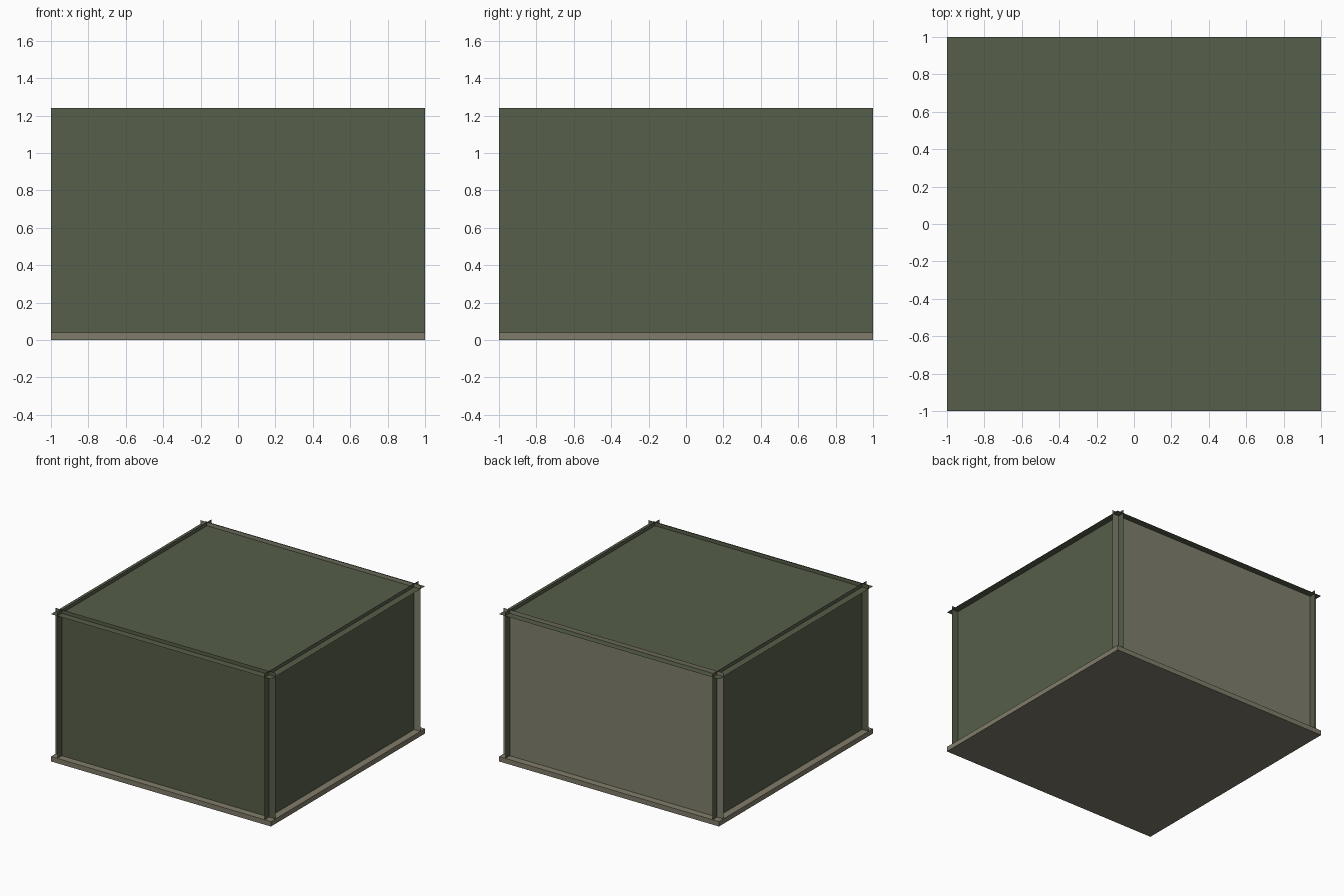
import bpy
import bmesh
from mathutils import Vector

if "Cube" in bpy.data.objects:
    bpy.data.objects.remove(bpy.data.objects["Cube"])

D = 0.058        # wall inset from the slab edge
BASE = 0.04      # slab thickness
TOP = 1.24       # top of the walls
ROOF = 1.21      # roof sheet height, walls poke above it


def material(name, rgb):
    m = bpy.data.materials.new(name)
    m.diffuse_color = (*rgb, 1.0)
    m.use_nodes = True
    m.node_tree.nodes["Principled BSDF"].inputs["Base Color"].default_value = m.diffuse_color
    return m


green = material("olive_green", (0.093, 0.112, 0.067))
stone = material("stone_brown", (0.216, 0.198, 0.144))
plaster = material("grey_plaster", (0.216, 0.212, 0.153))


def add_object(name, bm, mat):
    mesh = bpy.data.meshes.new(name)
    bm.to_mesh(mesh)
    bm.free()
    mesh.materials.append(mat)
    obj = bpy.data.objects.new(name, mesh)
    bpy.context.collection.objects.link(obj)
    return obj


def sheet(name, centre, u, v, mat):
    """Thin flat panel spanned by half-extents u and v, facing u x v."""
    c, u, v = Vector(centre), Vector(u), Vector(v)
    bm = bmesh.new()
    bm.faces.new([bm.verts.new(p) for p in
                  (c - u - v, c + u - v, c + u + v, c - u + v)])
    return add_object(name, bm, mat)


# Floor slab
bm = bmesh.new()
bmesh.ops.create_cube(bm, size=1.0)
for vert in bm.verts:
    vert.co = Vector((vert.co.x * 2, vert.co.y * 2, (vert.co.z + 0.5) * BASE))
add_object("floor_slab", bm, stone)

# Four full-width walls crossing each other near the corners
mid, half = (TOP + BASE) / 2, (TOP - BASE) / 2
up = (0, 0, half)
w = 1 - D
sheet("front_wall", (0, -w, mid), (1, 0, 0), up, green)
sheet("back_wall", (0, w, mid), (-1, 0, 0), up, plaster)
sheet("right_wall", (w, 0, mid), (0, 1, 0), up, green)
sheet("left_wall", (-w, 0, mid), (0, -1, 0), up, green)

# Roof sheet overhanging the walls
sheet("roof", (0, 0, ROOF), (1, 0, 0), (0, 1, 0), green)
